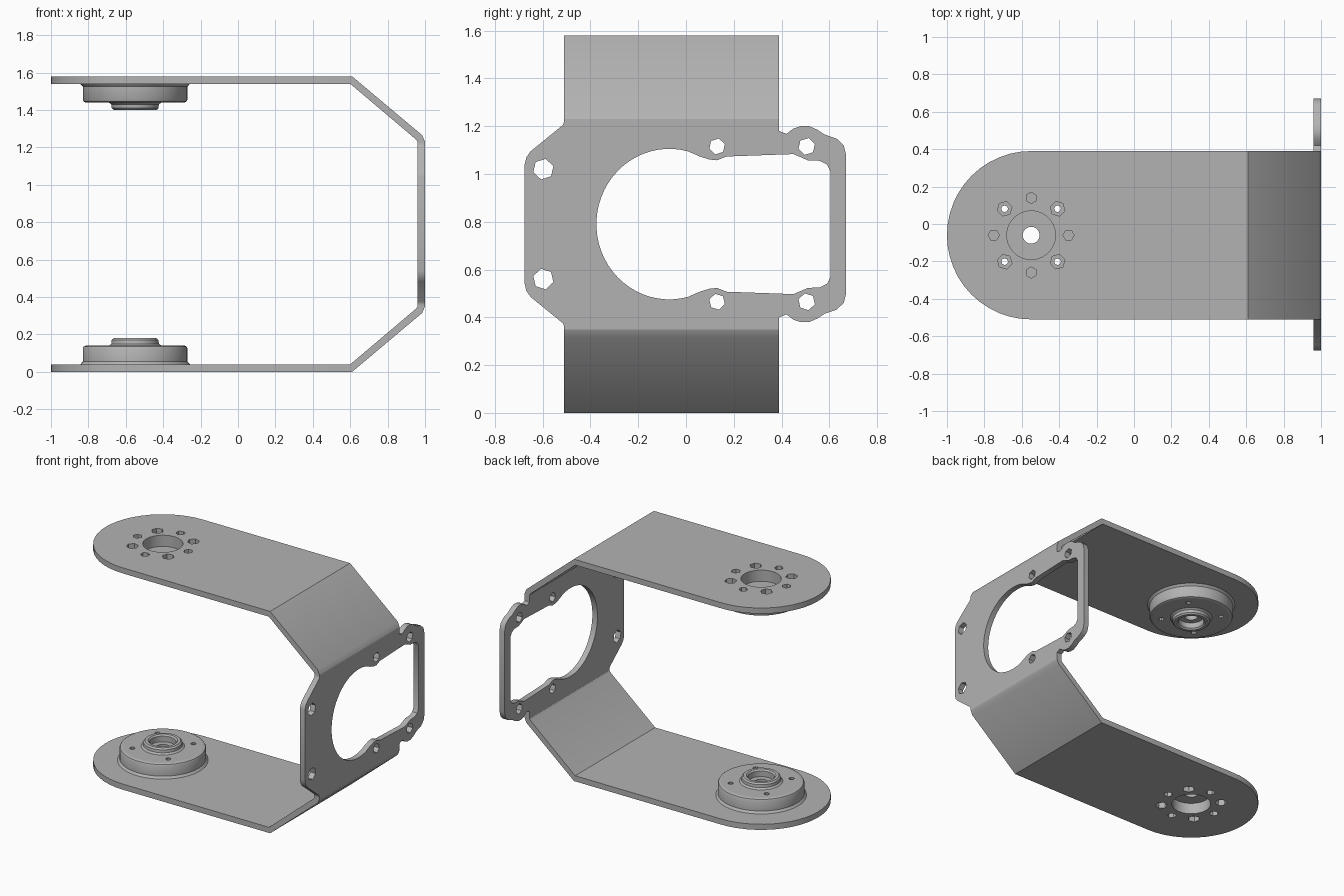
import bpy, bmesh, math
from mathutils import Vector
from mathutils.geometry import tessellate_polygon

if "Cube" in bpy.data.objects:
    bpy.data.objects.remove(bpy.data.objects["Cube"])

H = 1.58                 # total height
T = 0.04                 # sheet thickness
CX, CY = -0.55, -0.06    # hub axis
Y0, Y1 = -0.51, 0.39     # strap edges

metal = bpy.data.materials.new("grey metal")
metal.diffuse_color = (0.45, 0.45, 0.45, 1)
metal.use_nodes = True
metal.node_tree.nodes["Principled BSDF"].inputs["Base Color"].default_value = metal.diffuse_color


def finish(name, bm):
    bmesh.ops.recalc_face_normals(bm, faces=bm.faces[:])
    me = bpy.data.meshes.new(name)
    bm.to_mesh(me)
    bm.free()
    me.materials.append(metal)
    me.shade_smooth()
    me.set_sharp_from_angle(angle=math.radians(35))
    bpy.context.collection.objects.link(bpy.data.objects.new(name, me))


def circle(x, y, r, n=24, turn=0.0):
    return [(x + r * math.cos(turn + 2 * math.pi * i / n),
             y + r * math.sin(turn + 2 * math.pi * i / n)) for i in range(n)]


def slab(name, loops, d0, d1, place):
    """Flat sheet: first loop is the outline, the others are holes."""
    bm = bmesh.new()
    flat = [p for loop in loops for p in loop]
    a = [bm.verts.new(place(u, v, d0)) for u, v in flat]
    b = [bm.verts.new(place(u, v, d1)) for u, v in flat]
    for i, j, k in tessellate_polygon([[Vector((u, v, 0)) for u, v in l] for l in loops]):
        bm.faces.new((a[i], a[j], a[k]))
        bm.faces.new((b[k], b[j], b[i]))
    start = 0
    for loop in loops:
        n = len(loop)
        for i in range(n):
            p, q = start + i, start + (i + 1) % n
            bm.faces.new((a[p], a[q], b[q], b[p]))
        start += n
    finish(name, bm)


def lathe(name, profile, place, n=48):
    """Closed (radius, height) profile turned round the hub axis."""
    bm = bmesh.new()
    rings = [[bm.verts.new(place(x, y, z)) for x, y in circle(CX, CY, r, n)]
             for r, z in profile]
    for k in range(len(rings)):
        r0, r1 = rings[k], rings[(k + 1) % len(rings)]
        for i in range(n):
            j = (i + 1) % n
            bm.faces.new((r0[i], r0[j], r1[j], r1[i]))
    finish(name, bm)


def lower(x, y, z):
    return (x, y, z)


def upper(x, y, z):
    return (x, y, H - z)


def around(angle, r, n):
    return circle(CX + 0.2 * math.cos(angle), CY + 0.2 * math.sin(angle), r, n, angle)


# Arm outline: straight sheet with a round end, bore and eight screw holes
R = (Y1 - Y0) / 2
arm = [(0.6, Y0), (0.6, Y1)] + [
    (CX + R * math.cos(t), CY + R * math.sin(t))
    for t in (math.pi / 2 + math.pi * i / 24 for i in range(25))]
arm_holes = [circle(CX, CY, 0.13, 48)]
for i in range(8):
    arm_holes.append(around(i * math.pi / 4, 0.04 if i % 2 else 0.03, 6))

# Hub flange with four narrow through holes
flange = [circle(CX, CY, 0.25, 48), circle(CX, CY, 0.14, 48)]
flange += [around(math.pi / 4 + i * math.pi / 2, 0.018, 8) for i in range(4)]
rim = [(0.293, T), (0.28, 0.055), (0.28, 0.125), (0.275, 0.135), (0.265, 0.14),
       (0.25, 0.14), (0.25, T)]
boss = [(0.14, T), (0.14, 0.14), (0.127, 0.15), (0.125, 0.17), (0.115, 0.18),
        (0.095, 0.18), (0.085, 0.17), (0.085, 0.13), (0.045, 0.13),
        (0.045, 0.08), (0.13, 0.08), (0.13, T)]

# Sloped sheet between arm and back plate
slope = [(0.6, 0), (0.61, 0), (0.985, 0.315), (1.0, 0.35), (0.96, 0.35),
         (0.952, 0.338), (0.6, T)]

for side, place in (("lower", lower), ("upper", upper)):
    slab(side + "_arm", [arm] + arm_holes, 0, T, place)
    slab(side + "_slope", [slope], Y0, Y1, lambda u, v, d, f=place: f(u, d, v))
    slab(side + "_hub_flange", flange, T, 0.14, place)
    lathe(side + "_hub_rim", rim, place)
    lathe(side + "_hub_boss", boss, place)


# Back plate: upper halves as (y, height above middle), mirrored downwards
def mirrored(half):
    return half + [(y, -h) for y, h in reversed(half)]


outline = mirrored([
    (-0.675, 0.25), (-0.668, 0.28), (-0.65, 0.305), (-0.515, 0.415), (Y0, 0.43),
    (Y0, 0.44), (Y1, 0.44), (Y1, 0.39), (0.42, 0.378), (0.45, 0.4), (0.48, 0.41),
    (0.515, 0.41), (0.55, 0.395), (0.58, 0.375), (0.63, 0.358), (0.66, 0.33),
    (0.67, 0.29)])
arc = [(-0.07 + 0.305 * math.cos(t), 0.315 * math.sin(t))
       for t in (math.radians(177 - 6 * i) for i in range(18))]
window = mirrored(arc + [
    (0.06, 0.282), (0.1, 0.27), (0.13, 0.267), (0.17, 0.283), (0.45, 0.293),
    (0.48, 0.28), (0.51, 0.267), (0.56, 0.265), (0.59, 0.25), (0.605, 0.22)])
screws = [circle(y, s * h, r, 6, 0.3 * s)
          for y, h, r in ((-0.597, 0.23, 0.044), (0.13, 0.325, 0.034), (0.505, 0.325, 0.036))
          for s in (1, -1)]
slab("back_plate", [outline, window] + screws, 0.96, 1.0,
     lambda u, v, d: (d, u, H / 2 + v))
